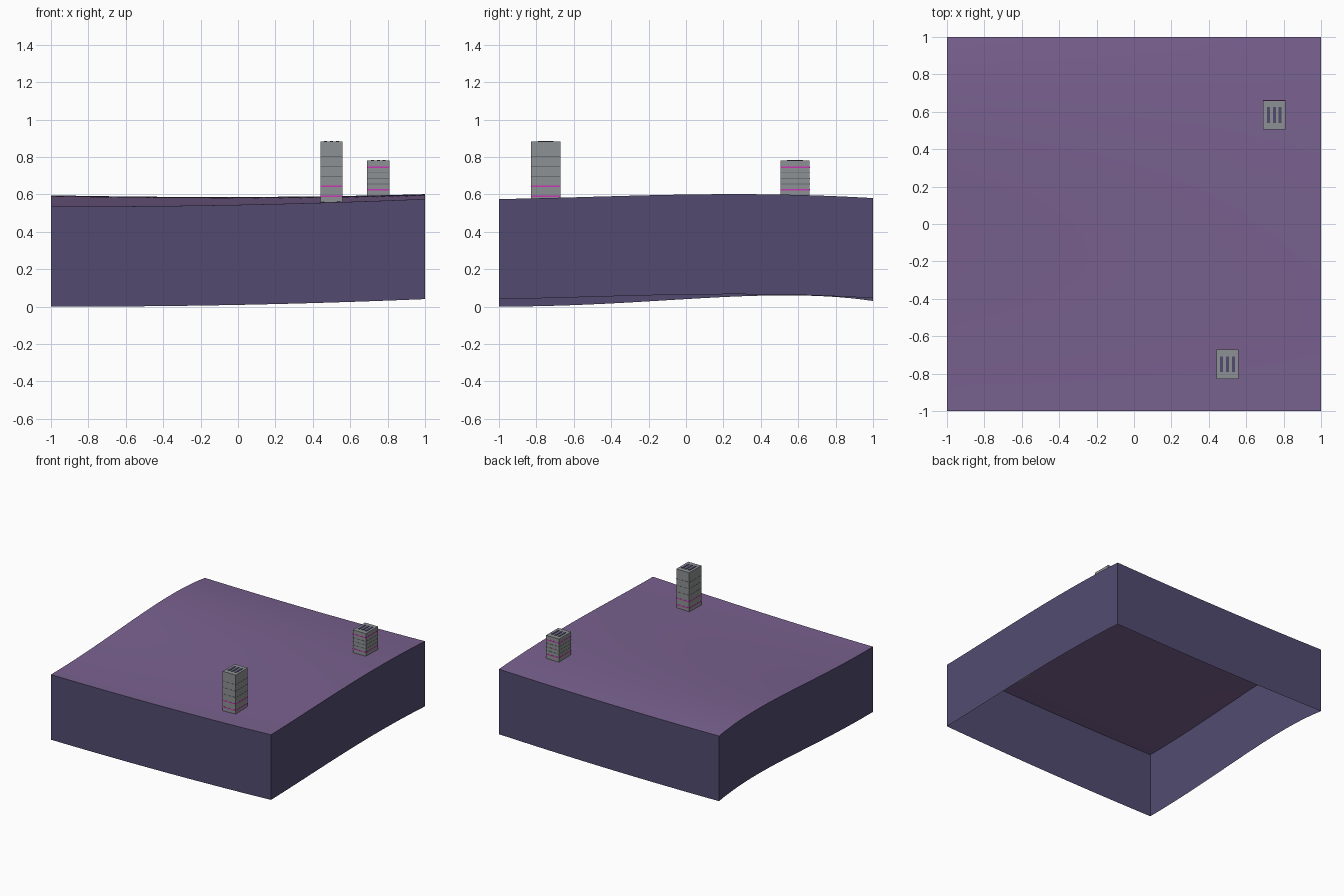
import bpy
import bmesh
from mathutils import Vector

cube = bpy.data.objects.get("Cube")
if cube:
    bpy.data.objects.remove(cube)

DEPTH = 0.535
STEPS = 32


def linear(c):
    c /= 255
    return c / 12.92 if c <= 0.04045 else ((c + 0.055) / 1.055) ** 2.4


def material(name, *rgb):
    colour = (*[linear(c) for c in rgb], 1)
    mat = bpy.data.materials.new(name)
    mat.use_nodes = True
    mat.diffuse_color = colour
    mat.node_tree.nodes["Principled BSDF"].inputs["Base Color"].default_value = colour
    return mat


PURPLE = material("purple ground", 121, 97, 143)
NAVY = material("dark violet wall", 82, 75, 112)
GREY = material("concrete grey", 141, 145, 147)
SLATE = material("slate line", 105, 110, 116)
MAGENTA = material("magenta light", 200, 55, 180)


def quartic(values, t):
    """Smooth curve through five equally spaced values, t from -1 to 1."""
    total = 0
    for i, v in enumerate(values):
        term = v
        for j in range(len(values)):
            if j != i:
                term *= ((t + 1) * 2 - j) / (i - j)
        total += term
    return total


def rise(x, y):
    left = quartic((0, 0.012, 0.04, 0.06, 0.03), y)
    right = quartic((0.04, 0.052, 0.064, 0.064, 0.045), y)
    blend = (x + 1) / 2
    return left * (1 - blend) + right * blend - 0.011 * (1 - x * x)


def finish(name, bm, mats):
    mesh = bpy.data.meshes.new(name)
    bm.to_mesh(mesh)
    bm.free()
    obj = bpy.data.objects.new(name, mesh)
    bpy.context.collection.objects.link(obj)
    for m in mats:
        mesh.materials.append(m)
    return obj


# Rolling ground sheet
bm = bmesh.new()
bmesh.ops.create_grid(bm, x_segments=STEPS, y_segments=STEPS, size=1)
for v in bm.verts:
    v.co.z = DEPTH + rise(v.co.x, v.co.y)
for f in bm.faces:
    f.smooth = True
finish("ground", bm, [PURPLE])

# Open skirt that follows the ground edge, no floor
bm = bmesh.new()
corners = [Vector(c) for c in ((-1, -1), (1, -1), (1, 1), (-1, 1))]
for a, b in zip(corners, corners[1:] + corners[:1]):
    previous = None
    for i in range(STEPS + 1):
        p = a.lerp(b, i / STEPS)
        z = rise(p.x, p.y)
        pair = [bm.verts.new((p.x, p.y, h)) for h in (z, z + DEPTH)]
        if previous:
            bm.faces.new((previous[0], pair[0], pair[1], previous[1]))
        previous = pair
bmesh.ops.remove_doubles(bm, verts=bm.verts, dist=0.0001)
finish("side_walls", bm, [NAVY])


def box(bm, low, high, index=0):
    made = bmesh.ops.create_cube(bm, size=1)["verts"]
    low, high = Vector(low), Vector(high)
    for v in made:
        v.co = Vector([l + (h - l) * (c + 0.5) for l, h, c in zip(low, high, v.co)])
    for f in {f for v in made for f in v.link_faces}:
        f.material_index = index


def tower(name, x, y, top, first, step, lit):
    w, d = 0.059, 0.078
    bm = bmesh.new()
    box(bm, (x - w, y - d, DEPTH + rise(x, y) - 0.005), (x + w, y + d, top))
    finish(name + "_body", bm, [GREY])

    # Thin floor bands around the body
    bm = bmesh.new()
    for i in range(5):
        z = first + i * step
        half = 0.004 if i in lit else 0.002
        box(bm, (x - w - 0.001, y - d - 0.001, z - half),
            (x + w + 0.001, y + d + 0.001, z + half), int(i in lit))
    finish(name + "_floor_bands", bm, [SLATE, MAGENTA])

    # Three roof vents
    bm = bmesh.new()
    for i in (-1, 0, 1):
        cx = x + i * 0.031
        box(bm, (cx - 0.008, y - 0.042, top - 0.002), (cx + 0.008, y + 0.042, top + 0.004))
    finish(name + "_roof_vents", bm, [NAVY])


tower("tall_tower", 0.5, -0.75, 0.882, 0.59, 0.053, (0, 1))
tower("short_tower", 0.75, 0.583, 0.78, 0.625, 0.03, (0, 4))
